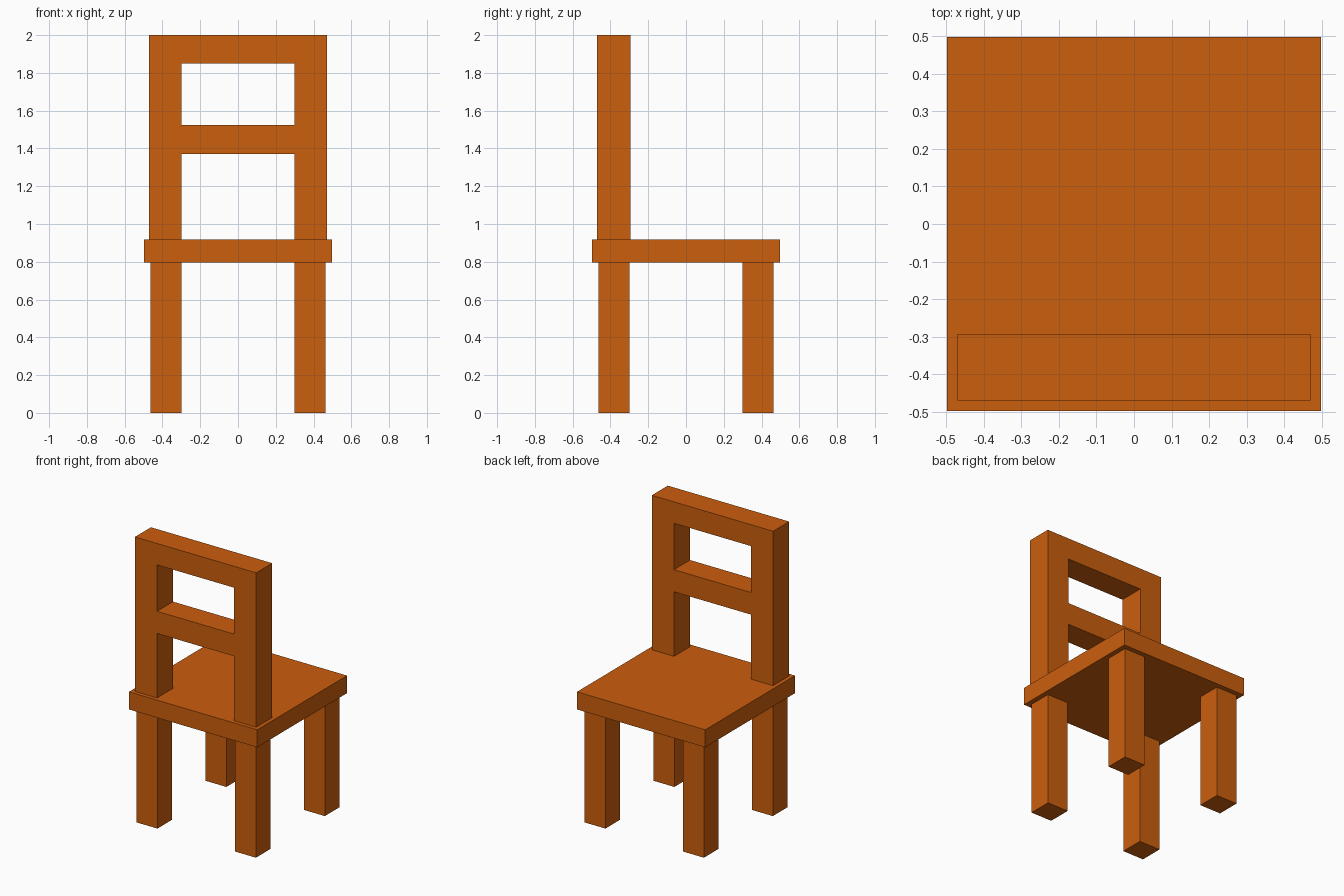
import bpy
import bmesh

if "Cube" in bpy.data.objects:
    bpy.data.objects.remove(bpy.data.objects["Cube"])

wood = bpy.data.materials.new("orange_wood")
wood.diffuse_color = (0.60, 0.112, 0.004, 1)
wood.use_nodes = True
wood.node_tree.nodes["Principled BSDF"].inputs["Base Color"].default_value = wood.diffuse_color


def box(name, lo, hi):
    """Box between two opposite corners."""
    bm = bmesh.new()
    bmesh.ops.create_cube(bm, size=1)
    for v in bm.verts:
        v.co = [lo[i] + (v.co[i] + 0.5) * (hi[i] - lo[i]) for i in range(3)]
    mesh = bpy.data.meshes.new(name)
    bm.to_mesh(mesh)
    bm.free()
    mesh.materials.append(wood)
    ob = bpy.data.objects.new(name, mesh)
    bpy.context.collection.objects.link(ob)
    return ob


SEAT_LOW, SEAT_TOP = 0.795, 0.918

# Seat slab
box("seat", (-0.497, -0.497, SEAT_LOW), (0.497, 0.497, SEAT_TOP))

# Four square legs
for end, y0, y1 in (("front", -0.463, -0.30), ("back", 0.30, 0.463)):
    for side, x0, x1 in (("left", -0.463, -0.30), ("right", 0.30, 0.463)):
        box(f"{end}_{side}_leg", (x0, y0, 0), (x1, y1, SEAT_LOW))

# Backrest: one block with a window and an open gap above the seat
back = box("backrest", (-0.47, -0.47, SEAT_TOP), (0.47, -0.293, 2.0))
for name, z0, z1 in (("window_cutter", 1.525, 1.85), ("gap_cutter", 0.8, 1.37)):
    cutter = box(name, (-0.298, -0.6, z0), (0.298, -0.2, z1))
    cutter.hide_render = True
    mod = back.modifiers.new(name, 'BOOLEAN')
    mod.operation = 'DIFFERENCE'
    mod.solver = 'EXACT'
    mod.object = cutter
    bpy.context.view_layer.objects.active = back
    bpy.ops.object.modifier_apply(modifier=name)
    bpy.data.objects.remove(cutter)
